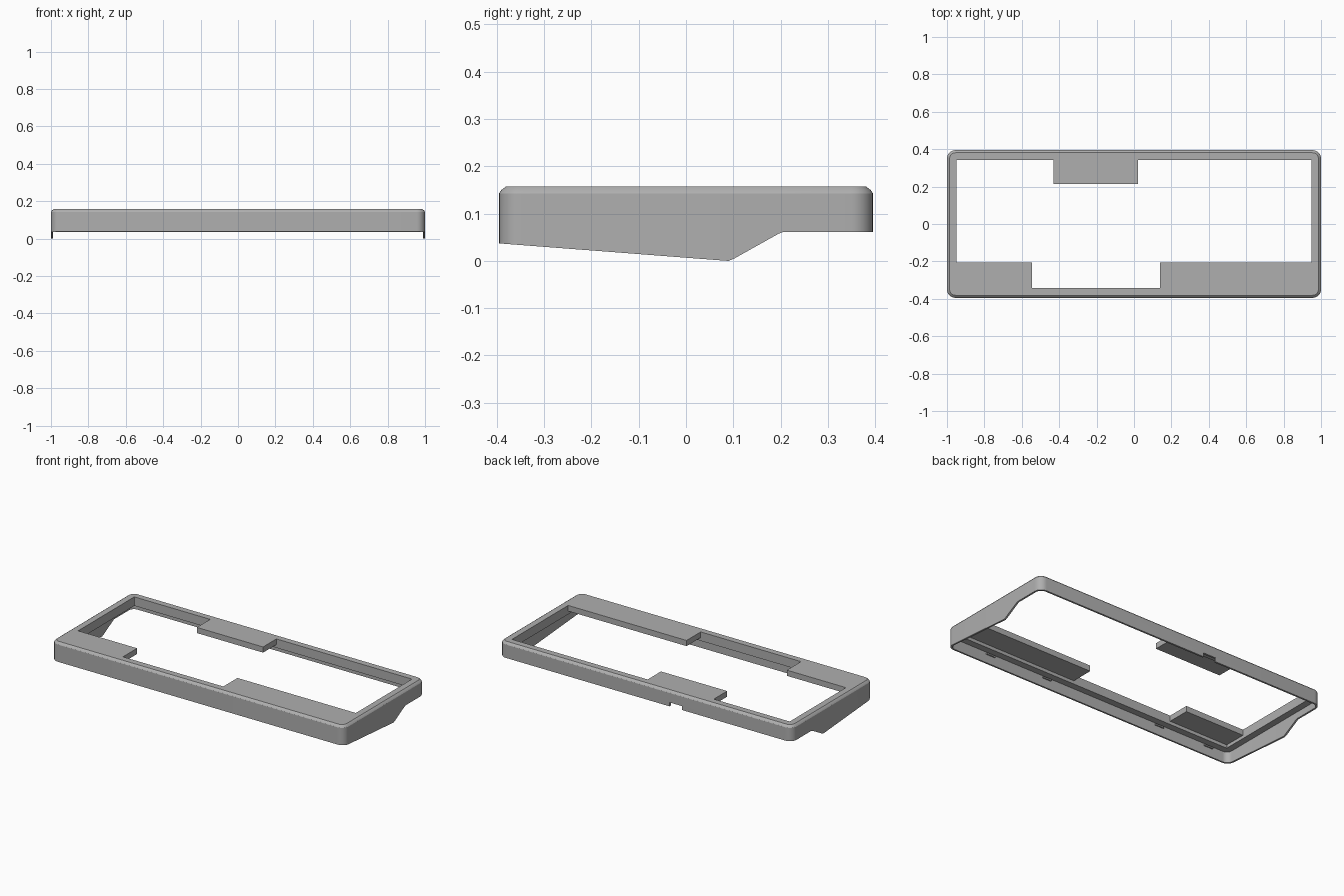
import bpy, bmesh, math
from mathutils import Vector

old = bpy.data.objects.get("Cube")
if old:
    bpy.data.objects.remove(old, do_unlink=True)

grey = bpy.data.materials.new("mid_grey")
grey.use_nodes = True
colour = (0.43, 0.43, 0.43, 1)
grey.diffuse_color = colour
grey.node_tree.nodes["Principled BSDF"].inputs["Base Color"].default_value = colour

HALF_X, HALF_Y, TOP = 1.0, 0.395, 0.157
RADIUS, WALL, RIM, CHAMFER = 0.046, 0.011, 0.052, 0.014
RIM_BOTTOM, LEDGE_BOTTOM = 0.102, 0.122

# Lower edge of the case, as (y, z)
PROFILE = [(-0.395, 0.037), (0.075, 0.004), (0.09, 0.003), (0.103, 0.0055),
           (0.195, 0.057), (0.205, 0.061), (0.395, 0.061)]
PROFILE = [(y, z - 0.003) if 0 < y < 0.1 else (y, z) for y, z in PROFILE]


def lower_edge(y):
    for (y0, z0), (y1, z1) in zip(PROFILE, PROFILE[1:]):
        if y <= y1:
            return z0 + (z1 - z0) * max(0, y - y0) / (y1 - y0)
    return PROFILE[-1][1]


def outline(inset):
    """Rounded rectangle, with extra side points where the lower edge bends."""
    hx, hy = HALF_X - inset, HALF_Y - inset
    r = max(RADIUS - inset, 0.003)
    bends = [y for y, z in PROFILE[1:-1]]
    pts = []
    for sx, sy, start in ((1, 1, 0), (-1, 1, 90), (-1, -1, 180), (1, -1, 270)):
        for i in range(9):
            a = math.radians(start + i * 90 / 8)
            pts.append((sx * (hx - r) + r * math.cos(a), sy * (hy - r) + r * math.sin(a)))
        if start == 90:
            pts += [(-hx, y) for y in reversed(bends)]
        if start == 270:
            pts += [(hx, y) for y in bends]
    return pts


def finish(bm, name):
    bmesh.ops.recalc_face_normals(bm, faces=bm.faces)
    mesh = bpy.data.meshes.new(name)
    bm.to_mesh(mesh)
    bm.free()
    mesh.materials.append(grey)
    obj = bpy.data.objects.new(name, mesh)
    bpy.context.collection.objects.link(obj)
    return obj


def box(name, low, high):
    bm = bmesh.new()
    bmesh.ops.create_cube(bm, size=1)
    low, high = Vector(low), Vector(high)
    for v in bm.verts:
        v.co = (low + high) / 2 + v.co * (high - low)
    return finish(bm, name)


# Case frame: closed loft around the wall and rim section; None follows the lower edge
section = [(0, None), (0, TOP - CHAMFER), (CHAMFER * 0.3, TOP - CHAMFER * 0.3 - 0.003),
           (CHAMFER, TOP), (RIM, TOP), (RIM, RIM_BOTTOM), (WALL, RIM_BOTTOM), (WALL, None)]
bm = bmesh.new()
rings = [[bm.verts.new((x, y, lower_edge(y) if z is None else z)) for x, y in outline(inset)]
         for inset, z in section]
for a, b in zip(rings, rings[1:] + rings[:1]):
    for i in range(len(a)):
        j = (i + 1) % len(a)
        bm.faces.new((a[i], a[j], b[j], b[i]))
frame = finish(bm, "case_frame")

# Cable notch in the lower edge of the back wall
cutter = box("notch_cutter", (-0.25, 0.37, 0.04), (-0.165, 0.42, 0.085))
cutter.hide_render = True
notch = frame.modifiers.new("notch", 'BOOLEAN')
notch.object = cutter
notch.solver = 'EXACT'
bpy.context.view_layer.objects.active = frame
frame.select_set(True)
bpy.ops.object.modifier_apply(modifier="notch")
bpy.data.objects.remove(cutter, do_unlink=True)
bpy.ops.object.shade_smooth_by_angle(angle=math.radians(25))

# Cover plates reaching into the opening
inner_x, inner_y = HALF_X - RIM, HALF_Y - RIM
for name, x0, x1, y0, y1 in (
        ("front_right_ledge", -inner_x, -0.545, -inner_y, -0.205),
        ("front_left_ledge", 0.14, inner_x, -inner_y, -0.205),
        ("back_ledge", -0.43, 0.022, 0.213, inner_y)):
    box(name, (x0, y0, LEDGE_BOTTOM), (x1, y1, TOP))

# Small snap ribs on the inside of the front and back walls
for side, label in ((-1, "front"), (1, "back")):
    for x in (-0.85, -0.5, 0.3, 0.7):
        ya, yb = sorted((side * (HALF_Y - WALL), side * (HALF_Y - WALL - 0.008)))
        box(label + "_snap_rib", (x - 0.03, ya, 0.088), (x + 0.03, yb, 0.096))
